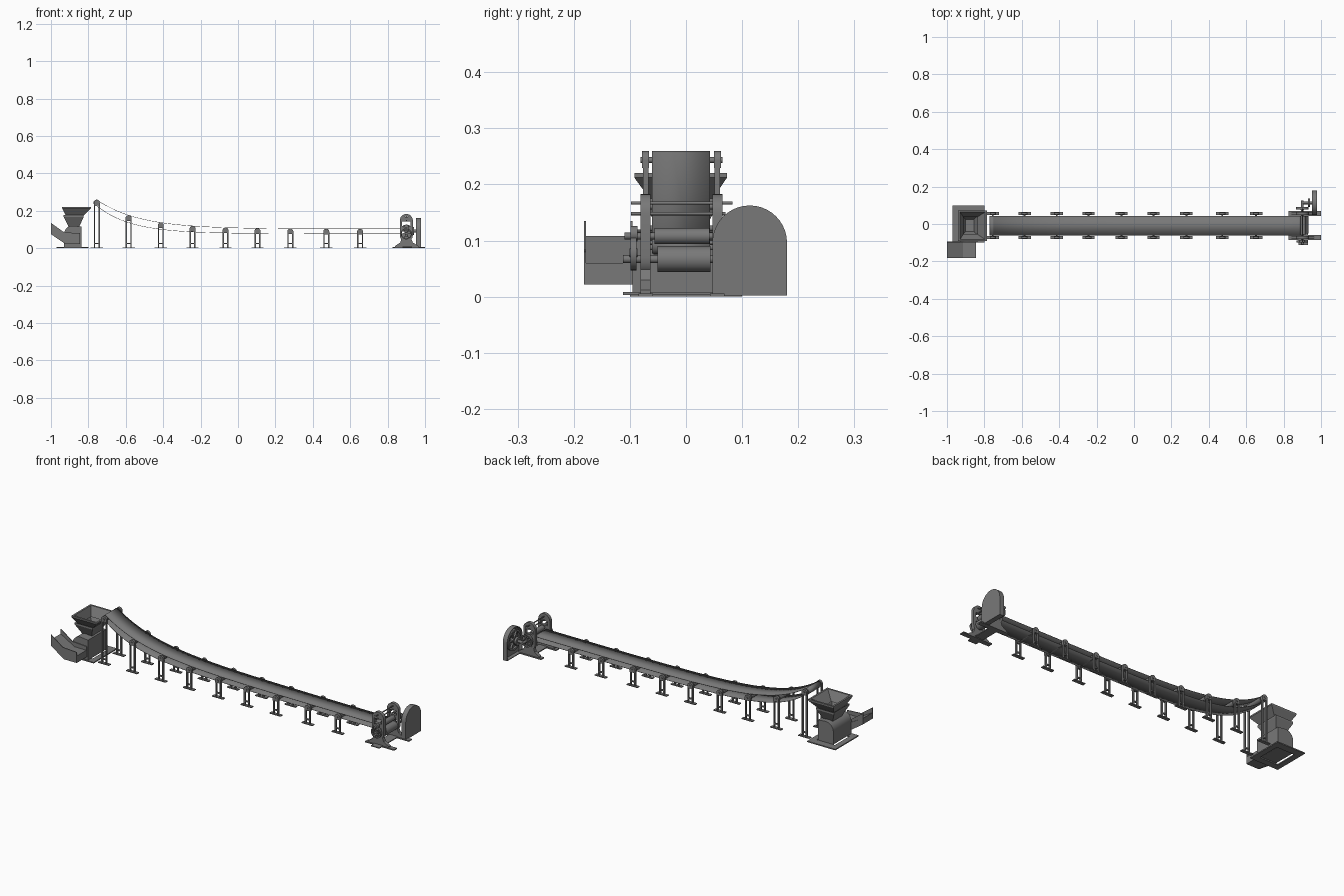
import bpy, bmesh, math
from mathutils import Matrix

old = bpy.data.objects.get("Cube")
if old:
    bpy.data.objects.remove(old, do_unlink=True)

steel = bpy.data.materials.new("steel_grey")
steel.use_nodes = True
GREY = (0.19, 0.19, 0.19, 1)
steel.diffuse_color = GREY
steel.node_tree.nodes["Principled BSDF"].inputs["Base Color"].default_value = GREY

MID = -0.009            # centre line of the belt
NEAR, FAR = -0.072, 0.056   # side frame planes


def finish(name, bm, smooth=False):
    bmesh.ops.recalc_face_normals(bm, faces=bm.faces)
    me = bpy.data.meshes.new(name)
    bm.to_mesh(me)
    bm.free()
    me.materials.append(steel)
    ob = bpy.data.objects.new(name, me)
    bpy.context.collection.objects.link(ob)
    if smooth:
        bpy.ops.object.select_all(action='DESELECT')
        ob.select_set(True)
        bpy.context.view_layer.objects.active = ob
        bpy.ops.object.shade_smooth_by_angle(angle=math.radians(35))
    return ob


def place(axis, u, v, d):
    return (u, d, v) if axis == 'Y' else (d, u, v)


def prism(name, pts, axis, a, b, smooth=False):
    """Extrude an outline (in xz for Y, in yz for X) from a to b."""
    bm = bmesh.new()
    ends = [[bm.verts.new(place(axis, u, v, d)) for u, v in pts] for d in (a, b)]
    for e in ends:
        bm.faces.new(e)
    for i in range(len(pts)):
        j = (i + 1) % len(pts)
        bm.faces.new((ends[0][i], ends[0][j], ends[1][j], ends[1][i]))
    return finish(name, bm, smooth)


def box(name, x0, x1, y0, y1, z0, z1):
    return prism(name, [(x0, z0), (x1, z0), (x1, z1), (x0, z1)], 'Y', y0, y1)


def arc(u, v, r, a0, a1, n=12):
    angs = [math.radians(a0 + (a1 - a0) * i / n) for i in range(n + 1)]
    return [(u + r * math.cos(a), v + r * math.sin(a)) for a in angs]


def disc(name, axis, u, v, r, a, b, n=24):
    return prism(name, arc(u, v, r, 0, 360, n)[:-1], axis, a, b, True)


def ring(name, axis, outer, inner, a, b):
    """Extrude a band between two outlines of equal point count."""
    bm = bmesh.new()
    n = len(outer)
    loops = [[bm.verts.new(place(axis, u, v, d)) for u, v in pts]
             for pts, d in ((outer, a), (outer, b), (inner, b), (inner, a))]
    for k in range(4):
        p, q = loops[k], loops[(k + 1) % 4]
        for i in range(n):
            j = (i + 1) % n
            bm.faces.new((p[i], p[j], q[j], q[i]))
    return finish(name, bm, True)


def loft(name, rects, closed=False):
    """Skin stacked rectangles given as (x0, x1, y0, y1, z)."""
    bm = bmesh.new()
    rows = [[bm.verts.new((x, y, z)) for x, y in ((x0, y0), (x1, y0), (x1, y1), (x0, y1))]
            for x0, x1, y0, y1, z in rects]
    for p, q in zip(rows, rows[1:]):
        for i in range(4):
            j = (i + 1) % 4
            bm.faces.new((p[i], p[j], q[j], q[i]))
    if closed:
        bm.faces.new(rows[0])
        bm.faces.new(rows[-1])
    return finish(name, bm)


def spoked_wheel(name, axis, u, v, r, a, b, spokes=6):
    ring(name + "_rim", axis, arc(u, v, r, 0, 360, 32)[:-1],
         arc(u, v, r * 0.82, 0, 360, 32)[:-1], a, b)
    disc(name + "_hub", axis, u, v, r * 0.28, a - 0.002, b + 0.002)
    for i in range(spokes):
        t = 2 * math.pi * i / spokes
        c, s, w = math.cos(t), math.sin(t), r * 0.06
        pts = [(u + c * d - s * e, v + s * d + c * e)
               for d, e in ((0, -w), (r * .85, -w), (r * .85, w), (0, w))]
        prism(name + "_spoke", pts, axis, a + 0.001, b - 0.001)


def upper(x):
    return 0.104 + 0.156 * math.exp(-(x + 0.755) / 0.225)


def lower(x):
    return 0.077 + 0.148 * math.exp(-(x + 0.755) / 0.185)


# Conveyor belt: one endless band
HEAD, TAIL = -0.755, 0.88
xs = [HEAD + (TAIL - HEAD) * (i / 48) ** 1.5 for i in range(49)]
path = [(x, upper(x)) for x in xs]
path += arc(TAIL, 0.0905, 0.0135, 90, -90, 10)[1:-1]
path += [(x, lower(x)) for x in reversed(xs)]
path += arc(HEAD, 0.2425, 0.0175, 270, 90, 10)[1:-1]
bm = bmesh.new()
sides = [[bm.verts.new((x, y, z)) for x, z in path] for y in (-0.061, 0.043)]
for i in range(len(path)):
    j = (i + 1) % len(path)
    bm.faces.new((sides[0][i], sides[0][j], sides[1][j], sides[1][i]))
belt = finish("conveyor_belt", bm, True)
belt.modifiers.new("thickness", 'SOLIDIFY').thickness = 0.002

# Trestles carrying the belt rollers
for x in (-0.755, -0.585, -0.413, -0.243, -0.067, 0.104, 0.28, 0.472, 0.653):
    zc = upper(x) - 0.0165
    disc("belt_roller", 'Y', x, zc, 0.0125, -0.058, 0.04)
    disc("roller_axle", 'Y', x, zc, 0.005, NEAR - 0.009, FAR + 0.009, 12)
    for y in (NEAR, FAR):
        box("trestle_foot", x - 0.033, x + 0.033, y - 0.009, y + 0.009, 0, 0.005)
        for s in (-1, 1):
            box("trestle_post", x + s * 0.0125 - 0.0035, x + s * 0.0125 + 0.0035,
                y - 0.005, y + 0.005, 0.004, zc)
        box("trestle_tie", x - 0.012, x + 0.012, y - 0.004, y + 0.004, 0.022, 0.028)
        prism("bearing_cap", arc(x, zc, 0.016, 0, 180) + [(x - 0.016, zc - 0.014), (x + 0.016, zc - 0.014)],
              'Y', y - 0.006, y + 0.006, True)

# Drive stand: two side frames with slotted, rounded uprights
cx = 0.9
for y in (NEAR, FAR):
    a, b = y - 0.009, y + 0.009
    box("drive_base_beam", 0.825, 1.0, a - 0.004, b + 0.004, 0, 0.006)
    foot = [(0.84, 0.006), (0.965, 0.006), (0.965, 0.012), (0.935, 0.03), (0.925, 0.055),
            (0.875, 0.055), (0.867, 0.03), (0.84, 0.012)]
    prism("drive_foot", foot, 'Y', a, b)
    out = arc(cx, 0.148, 0.035, 0, 180) + arc(cx, 0.07, 0.035, 180, 360)
    inn = arc(cx, 0.148, 0.022, 0, 180) + arc(cx, 0.07, 0.022, 180, 360)
    ring("drive_upright", 'Y', out, inn, a, b)
    for z in (0.067, 0.108, 0.155):
        box("bearing_block", cx - 0.025, cx + 0.025, a + 0.002, b - 0.002, z - 0.012, z + 0.012)
box("drive_cross_plate", 0.88, 0.93, -0.112, 0.065, 0.003, 0.008)

# Drums and shafts of the drive
disc("drive_drum", 'Y', cx + 0.01, 0.067, 0.023, -0.051, 0.044, 32)
disc("snub_roller", 'Y', cx + 0.005, 0.108, 0.014, -0.056, 0.042)
for z, y0, y1, r in ((0.067, -0.112, 0.07, 0.007), (0.108, -0.11, 0.07, 0.006),
                     (0.167, -0.098, 0.083, 0.003), (0.148, -0.098, 0.07, 0.003)):
    disc("drive_shaft", 'Y', cx, z, r, y0, y1, 16)
spoked_wheel("large_gear", 'Y', cx, 0.077, 0.03, -0.099, -0.088)
disc("small_gear", 'Y', cx, 0.112, 0.014, -0.099, -0.086)

# Flywheel inside an arched guard, open on the inner side
GY, GZ, GR = 0.1135, 0.096, 0.0665


def arch(r, z):
    return [(GY + r, z)] + arc(GY, GZ, r, 0, 180, 20) + [(GY - r, z)]


ring("guard_rim", 'X', arch(GR, 0.002), arch(GR - 0.004, 0.006), 0.952, 0.974)
prism("guard_face", arch(GR, 0.002), 'X', 0.972, 0.978)
spoked_wheel("flywheel", 'X', GY, 0.092, 0.056, 0.953, 0.966)
disc("flywheel_shaft", 'X', GY, 0.092, 0.008, 0.9, 0.972, 16)
disc("bevel_gear", 'X', GY, 0.092, 0.022, 0.93, 0.942)
disc("counter_shaft", 'Y', cx, 0.092, 0.007, FAR, 0.125, 16)
spoked_wheel("counter_gear", 'Y', cx, 0.092, 0.034, 0.078, 0.09)

# Crusher: hollow base frame, housing and stacked hoppers
loft("crusher_base", [(-0.94, -0.83, -0.065, 0.06, 0), (-0.97, -0.8, -0.1, 0.1, 0),
                      (-0.97, -0.8, -0.1, 0.1, 0.006), (-0.94, -0.83, -0.065, 0.06, 0.006),
                      (-0.94, -0.83, -0.065, 0.06, 0)])
housing = [(-0.93, 0.006), (-0.837, 0.006), (-0.837, 0.115), (-0.885, 0.12)]
housing += arc(-0.885, 0.075, 0.045, 90, 180, 8)
prism("crusher_housing", housing, 'Y', -0.095, 0.06, True)
loft("lower_hopper", [(-0.905, -0.85, -0.045, 0.03, 0.112), (-0.932, -0.825, -0.075, 0.058, 0.168),
                      (-0.932, -0.825, -0.075, 0.058, 0.178), (-0.926, -0.831, -0.069, 0.052, 0.176),
                      (-0.9, -0.855, -0.04, 0.025, 0.122)], True)
loft("upper_hopper", [(-0.918, -0.832, -0.06, 0.043, 0.168), (-0.94, -0.787, -0.092, 0.073, 0.212),
                      (-0.94, -0.787, -0.092, 0.073, 0.22), (-0.93, -0.797, -0.082, 0.063, 0.22),
                      (-0.912, -0.838, -0.054, 0.037, 0.172)])

# Discharge chute with thin side walls
floor = [(-1, 0.075), (-0.922, 0.022), (-0.845, 0.022), (-0.845, 0.06), (-0.915, 0.06), (-1, 0.108)]
prism("chute_floor", floor, 'Y', -0.18, -0.094)
wall = floor[:3] + [(-0.845, 0.08), (-0.93, 0.085), (-1, 0.135)]
for y in (-0.182, -0.099):
    prism("chute_wall", wall, 'Y', y, y + 0.004)
